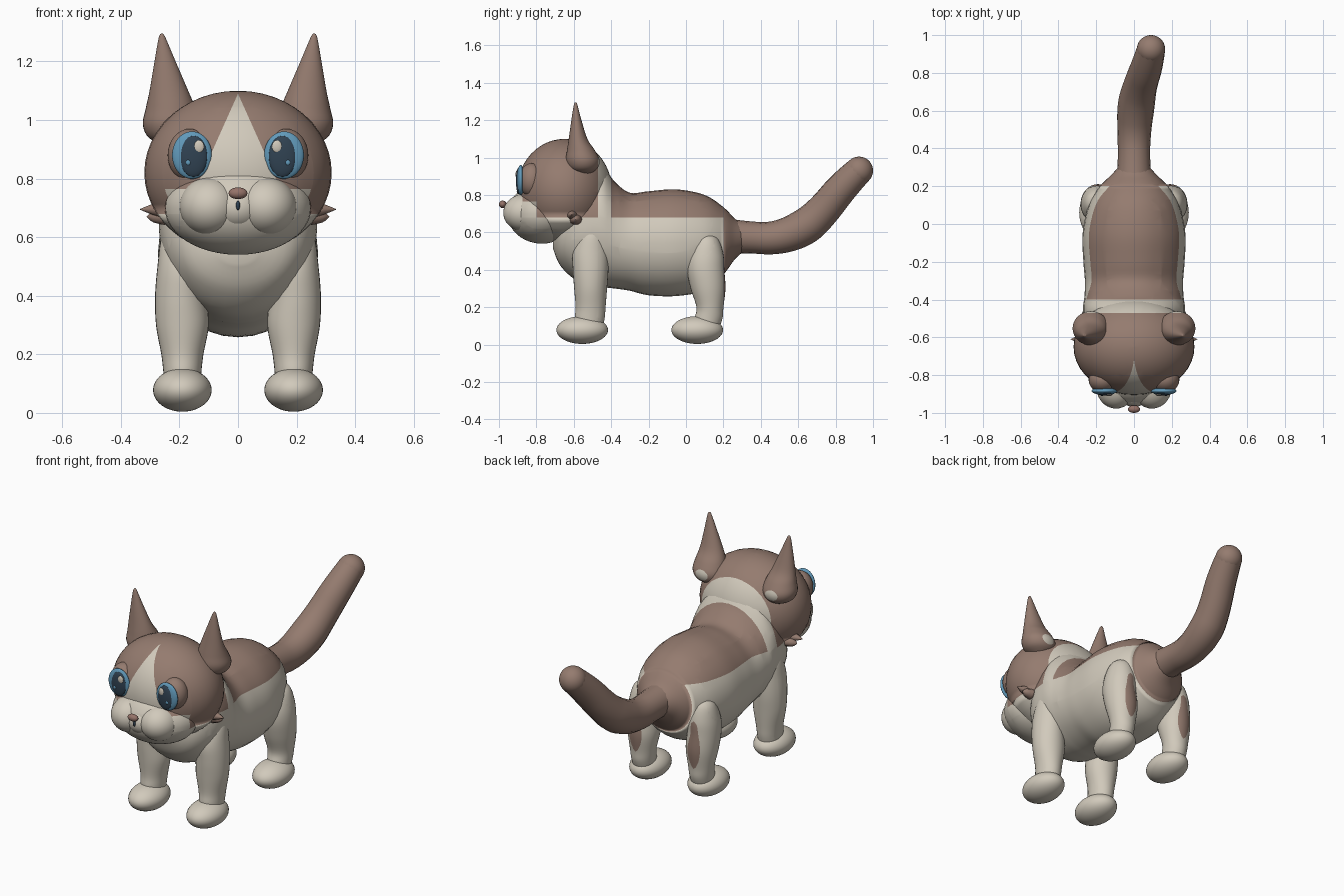
import bpy, bmesh, math
from mathutils import Vector

cube = bpy.data.objects.get("Cube")
if cube:
    bpy.data.objects.remove(cube, do_unlink=True)


def material(name, rgb):
    m = bpy.data.materials.new(name)
    m.use_nodes = True
    m.diffuse_color = (*rgb, 1)
    m.node_tree.nodes["Principled BSDF"].inputs["Base Color"].default_value = (*rgb, 1)
    return m


CREAM = material("cream_fur", (0.64, 0.59, 0.50))
BROWN = material("brown_fur", (0.30, 0.20, 0.16))
BLUE = material("iris_blue", (0.12, 0.32, 0.49))
DARK = material("pupil_dark", (0.03, 0.055, 0.085))
NOSE = material("nose_pink_brown", (0.30, 0.17, 0.14))

# Coat pattern: cut planes (point, normal) and the rule that picks the colour
CUTS = [((0, 0.2, 0), (0, 1, 0)), ((0, -0.4, 0), (0, 1, 0)),
        ((0, -0.47, 0), (0, 1, 0)), ((0, -0.8, 0), (0, 1, 0)),
        ((0, 0, 0.68), (0, 0, 1)), ((0, 0, 0.765), (0, 0, 1)),
        ((0, 0, 1.09), (0.29, 0, 0.13)), ((0, 0, 1.09), (-0.29, 0, 0.13))]


def is_brown(c):
    if c.y > 0.2:
        return True
    if c.y > -0.4:
        return c.z > 0.68
    if c.y > -0.47:
        return False
    blaze = c.y < -0.65 and abs(c.x) < 0.13 * (1.09 - c.z) / 0.29
    return c.z > (0.765 if c.y < -0.8 else 0.68) and not blaze


def finish(name, bm, mat):
    """Turn a bmesh into a smooth object; without a material it gets the coat pattern."""
    bmesh.ops.recalc_face_normals(bm, faces=bm.faces)
    if mat is None:
        for co, no in CUTS:
            bmesh.ops.bisect_plane(bm, geom=bm.verts[:] + bm.edges[:] + bm.faces[:],
                                   plane_co=co, plane_no=no)
        for f in bm.faces:
            f.material_index = int(is_brown(f.calc_center_median()))
    me = bpy.data.meshes.new(name)
    bm.to_mesh(me)
    bm.free()
    for m in ([mat] if mat else [CREAM, BROWN]):
        me.materials.append(m)
    me.shade_smooth()
    ob = bpy.data.objects.new(name, me)
    bpy.context.collection.objects.link(ob)
    return ob


def ball(name, centre, radii, mat=None):
    bm = bmesh.new()
    bmesh.ops.create_uvsphere(bm, u_segments=40, v_segments=24, radius=1)
    for v in bm.verts:
        v.co = Vector([c + r * k for c, r, k in zip(centre, radii, v.co)])
    return finish(name, bm, mat)


def loft(name, rings, axis, mat=None, side=1, steps=5, n=32):
    """Ellipse rings (position, centre a, centre b, radius a, radius b) joined smoothly."""
    rows = []
    for i in range(len(rings) - 1):
        p = [rings[max(0, min(len(rings) - 1, i + k))] for k in (-1, 0, 1, 2)]
        for s in range(steps):
            t = s / steps
            rows.append([b + 0.5 * t * (c - a + t * (2*a - 5*b + 4*c - d + t * (3*b - a - 3*c + d)))
                         for a, b, c, d in zip(*p)])
    rows.append(rings[-1])
    bm = bmesh.new()
    loops = []
    for pos, a, b, ra, rb in rows:
        loop = []
        for k in range(n):
            ang = math.tau * k / n
            co = [a + ra * math.cos(ang), b + rb * math.sin(ang)]
            co.insert(axis, pos)
            loop.append(bm.verts.new((co[0] * side, co[1], co[2])))
        loops.append(loop)
    for lo, hi in zip(loops, loops[1:]):
        for k in range(n):
            bm.faces.new((lo[k], lo[(k + 1) % n], hi[(k + 1) % n], hi[k]))
    bm.faces.new(loops[0])
    bm.faces.new(loops[-1])
    return finish(name, bm, mat)


# Body with chest and neck, lofted front to back
loft("body", [(-0.71, 0, 0.55, 0.06, 0.04), (-0.67, 0, 0.57, 0.18, 0.15),
              (-0.58, 0, 0.62, 0.25, 0.28), (-0.46, 0, 0.635, 0.27, 0.325),
              (-0.38, 0, 0.585, 0.262, 0.285), (-0.30, 0, 0.55, 0.26, 0.262),
              (-0.20, 0, 0.542, 0.268, 0.278), (-0.05, 0, 0.545, 0.272, 0.285),
              (0.10, 0, 0.545, 0.24, 0.255), (0.20, 0, 0.555, 0.18, 0.18),
              (0.26, 0, 0.565, 0.12, 0.11), (0.31, 0, 0.57, 0.075, 0.07)], 1)

# Tail: tapered curve with a round tip
curve = bpy.data.curves.new("tail", "CURVE")
curve.dimensions = "3D"
curve.bevel_depth = 1
curve.bevel_resolution = 6
curve.resolution_u = 8
path = [(0, 0.18, 0.58, 0.10), (0, 0.32, 0.575, 0.083), (0, 0.48, 0.565, 0.088),
        (0.01, 0.63, 0.62, 0.1), (0.03, 0.73, 0.71, 0.09),
        (0.07, 0.84, 0.85, 0.085), (0.09, 0.925, 0.93, 0.075)]
spline = curve.splines.new("NURBS")
spline.points.add(len(path) - 1)
for pt, (x, y, z, r) in zip(spline.points, path):
    pt.co = (x, y, z, 1)
    pt.radius = r
spline.order_u = 3
spline.use_endpoint_u = True
curve.materials.append(BROWN)
bpy.context.collection.objects.link(bpy.data.objects.new("tail", curve))
ball("tail_tip", (0.09, 0.925, 0.93), (0.075, 0.075, 0.075), BROWN)

# Head, jaw and nose
ball("head", (0, -0.65, 0.82), (0.32, 0.255, 0.28))
ball("jaw", (0, -0.77, 0.70), (0.25, 0.185, 0.16))
ball("muzzle_bridge", (0, -0.86, 0.70), (0.10, 0.108, 0.085), CREAM)
ball("nose", (0, -0.98, 0.75), (0.032, 0.02, 0.02), NOSE)
ball("mouth", (0, -0.965, 0.708), (0.007, 0.01, 0.016), DARK)

# Leg rings from shoulder down to the ankle
front_leg = [(0.64, 0.20, -0.50, 0.02, 0.02), (0.60, 0.195, -0.50, 0.065, 0.065),
             (0.50, 0.19, -0.51, 0.085, 0.095), (0.40, 0.195, -0.51, 0.088, 0.095),
             (0.30, 0.19, -0.51, 0.09, 0.088), (0.20, 0.19, -0.51, 0.072, 0.08),
             (0.14, 0.19, -0.515, 0.065, 0.08), (0.07, 0.19, -0.52, 0.06, 0.07)]
rear_leg = [(0.60, 0.18, 0.11, 0.02, 0.02), (0.56, 0.185, 0.11, 0.065, 0.065),
            (0.48, 0.19, 0.105, 0.085, 0.095), (0.40, 0.195, 0.105, 0.088, 0.1),
            (0.30, 0.19, 0.118, 0.088, 0.093), (0.20, 0.19, 0.128, 0.072, 0.072),
            (0.14, 0.19, 0.12, 0.065, 0.075), (0.07, 0.19, 0.10, 0.06, 0.07)]

for side, word in ((1, "left"), (-1, "right")):
    # Legs and paws
    loft(f"{word}_front_leg", front_leg, 2, side=side)
    loft(f"{word}_rear_leg", rear_leg, 2, side=side)
    ball(f"{word}_front_paw", (0.19 * side, -0.555, 0.078), (0.1, 0.138, 0.074), CREAM)
    ball(f"{word}_rear_paw", (0.19 * side, 0.06, 0.078), (0.1, 0.138, 0.074), CREAM)

    # Ear: rounded base flaring into a pointed cone
    loft(f"{word}_ear", [(0.91, 0.22, -0.55, 0.03, 0.03), (0.94, 0.225, -0.55, 0.08, 0.075),
                         (0.985, 0.228, -0.552, 0.097, 0.09), (1.04, 0.23, -0.562, 0.085, 0.074),
                         (1.10, 0.236, -0.577, 0.066, 0.05), (1.20, 0.249, -0.586, 0.036, 0.027),
                         (1.28, 0.259, -0.59, 0.012, 0.01), (1.295, 0.26, -0.59, 0.003, 0.003)],
         2, side=side)

    # Cheek of the muzzle and fur tufts at the sides of the face
    ball(f"{word}_muzzle", (0.095 * side, -0.862, 0.705), (0.105, 0.115, 0.1), CREAM)
    for i, (tip, y, z) in enumerate(((0.335, -0.61, 0.695), (0.312, -0.59, 0.67))):
        loft(f"{word}_cheek_tuft_{i + 1}", [(0.25, y, z, 0.035, 0.03), (0.29, y, z, 0.022, 0.02),
                                            (tip, y, z, 0.001, 0.001)], 0, BROWN, side, 3, 10)

    # Eye: socket, iris, pupil and two glints, each a little further forward
    ball(f"{word}_eye_socket", (0.165 * side, -0.825, 0.88), (0.075, 0.068, 0.09), BROWN)
    ball(f"{word}_iris", (0.157 * side, -0.884, 0.88), (0.068, 0.02, 0.081), BLUE)
    ball(f"{word}_pupil", (0.152 * side, -0.895, 0.876), (0.047, 0.014, 0.07), DARK)
    ball(f"{word}_glint", (0.133 * side, -0.905, 0.91), (0.017, 0.006, 0.021), CREAM)
    ball(f"{word}_small_glint", (0.17 * side, -0.906, 0.855), (0.008, 0.004, 0.009), BLUE)
